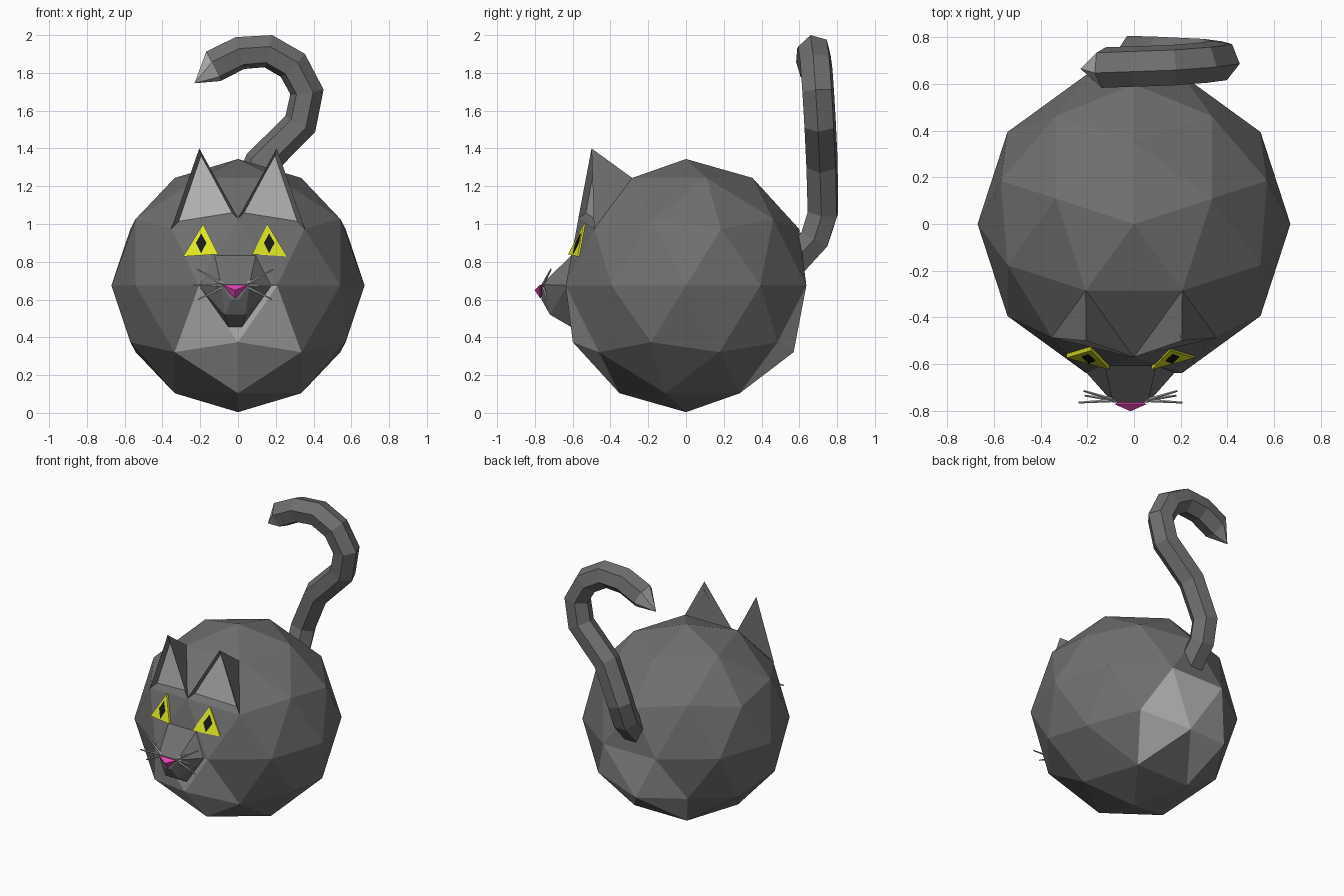
import bpy, bmesh
from math import pi
from mathutils import Vector, Matrix

if "Cube" in bpy.data.objects:
    bpy.data.objects.remove(bpy.data.objects["Cube"])

SHIFT = -0.015   # face details sit slightly left of centre


def material(name, rgb):
    m = bpy.data.materials.new(name)
    m.diffuse_color = (*rgb, 1)
    m.use_nodes = True
    m.node_tree.nodes["Principled BSDF"].inputs["Base Color"].default_value = m.diffuse_color
    return m


FUR = material("dark_fur", (0.16, 0.16, 0.16))
PALE = material("pale_fur", (0.5, 0.5, 0.5))
YELLOW = material("yellow", (0.75, 0.8, 0.02))
BLACK = material("black", (0.01, 0.01, 0.01))
PINK = material("pink", (0.75, 0.06, 0.45))


def finish(name, bm, *mats):
    bmesh.ops.recalc_face_normals(bm, faces=bm.faces)
    me = bpy.data.meshes.new(name)
    bm.to_mesh(me)
    bm.free()
    for m in mats:
        me.materials.append(m)
    ob = bpy.data.objects.new(name, me)
    bpy.context.collection.objects.link(ob)
    return ob


def hull(name, pts, mat):
    bm = bmesh.new()
    for p in pts:
        bm.verts.new(p)
    bmesh.ops.convex_hull(bm, input=bm.verts[:])
    return finish(name, bm, mat)


def both(pts):
    return [(SHIFT + s * x, y, z) for x, y, z in pts for s in (-1, 1)]


# Body: low-poly ball with pale chest and rump faces
bm = bmesh.new()
bmesh.ops.create_icosphere(bm, subdivisions=2, radius=0.67,
                           matrix=Matrix.Translation((0, 0, 0.674)) @ Matrix.Rotation(pi / 2, 4, 'Z'))
for f in bm.faces:
    c = f.calc_center_median()
    chest = c.y < -0.4 and 0.2 < c.z < 0.6
    rump = c.y > 0.42 and c.z < 0.6
    if abs(c.x) < 0.25 and (chest or rump):
        f.material_index = 1
finish("body", bm, FUR, PALE)

# Muzzle
hull("muzzle", both([(0.195, -0.63, 0.675), (0.11, -0.6, 0.84), (0.075, -0.765, 0.68),
                     (0.055, -0.72, 0.52), (0.035, -0.6, 0.45), (0.02, -0.765, 0.6)]), FUR)

# Nose
hull("nose", both([(0.068, -0.772, 0.678)]) + [(SHIFT, -0.802, 0.65), (SHIFT, -0.772, 0.605),
                                               (SHIFT, -0.73, 0.66)], PINK)


def eye_shape(name, s, outline, lift, mat):
    # lies on the sloping face of the ball beside the forehead
    pts = []
    for x, z in outline:
        y = -0.57 + 0.298 * x + 0.363 * (z - 1.03)
        pts += [(SHIFT + s * x, y - lift, z), (SHIFT + s * x, y + 0.02, z)]
    hull(name, pts, mat)


for s, side in ((-1, "left"), (1, "right")):
    # Ear: pyramid with a hollowed pale front
    bm = bmesh.new()
    tip, inner, outer, back = [bm.verts.new((s * x, y, z)) for x, y, z in
                               ((0.205, -0.5, 1.4), (0, -0.57, 1.03),
                                (0.354, -0.487, 0.974), (0.207, -0.285, 1.244))]
    front = bm.faces.new((tip, inner, outer))
    bm.faces.new((tip, back, inner))
    bm.faces.new((tip, outer, back))
    bm.faces.new((inner, back, outer))
    bmesh.ops.recalc_face_normals(bm, faces=bm.faces)
    bmesh.ops.inset_individual(bm, faces=[front], thickness=0.035, depth=-0.03)
    front.material_index = 1
    finish("ear_" + side, bm, FUR, PALE)

    # Eye and slit pupil
    eye_shape("eye_" + side, s, [(0.17, 1.0), (0.09, 0.84), (0.275, 0.828)], 0.012, YELLOW)
    eye_shape("pupil_" + side, s, [(0.18, 0.95), (0.152, 0.9), (0.18, 0.845), (0.208, 0.9)],
              0.016, BLACK)

    # Whiskers: thin tapering cones
    for i, (x, y, z) in enumerate(((0.2, -0.715, 0.76), (0.222, -0.765, 0.677), (0.195, -0.735, 0.6))):
        a = Vector((SHIFT + s * 0.065, -0.755, 0.675 + 0.008 * (1 - i)))
        b = Vector((SHIFT + s * x, y, z))
        d = b - a
        bm = bmesh.new()
        bmesh.ops.create_cone(bm, cap_ends=True, segments=5, radius1=0.008, radius2=0.004,
                              depth=d.length,
                              matrix=Matrix.Translation((a + b) / 2)
                              @ d.to_track_quat('Z', 'Y').to_matrix().to_4x4())
        finish(f"whisker_{side}_{i + 1}", bm, PALE)

# Tail: six-sided tube swept along a hooked path, with a pale pointed tip
path = [Vector(p) for p in ((0, 0.54, 0.77), (0, 0.68, 0.92), (0.01, 0.725, 1.06), (0.12, 0.72, 1.32),
                            (0.33, 0.71, 1.53), (0.365, 0.7, 1.7), (0.29, 0.69, 1.84),
                            (0.16, 0.68, 1.915), (0.01, 0.675, 1.905), (-0.13, 0.67, 1.835))]
bm = bmesh.new()
rings = []
side_dir = Vector((1, 0, 0))
old = (path[1] - path[0]).normalized()
for i, p in enumerate(path):
    ahead = (path[min(i + 1, len(path) - 1)] - p).normalized()
    behind = (p - path[max(i - 1, 0)]).normalized()
    t = (ahead + behind).normalized()
    side_dir = old.rotation_difference(t) @ side_dir
    old = t
    rings.append([bm.verts.new(p + Matrix.Rotation(k * pi / 3, 3, t) @ side_dir * 0.09)
                  for k in range(6)])
for a, b in zip(rings, rings[1:]):
    for k in range(6):
        bm.faces.new((a[k], a[(k + 1) % 6], b[(k + 1) % 6], b[k]))
bm.faces.new(rings[0])
point = bm.verts.new((-0.23, 0.665, 1.745))
for k in range(6):
    bm.faces.new((rings[-1][k], rings[-1][(k + 1) % 6], point)).material_index = 1
finish("tail", bm, FUR, PALE)
